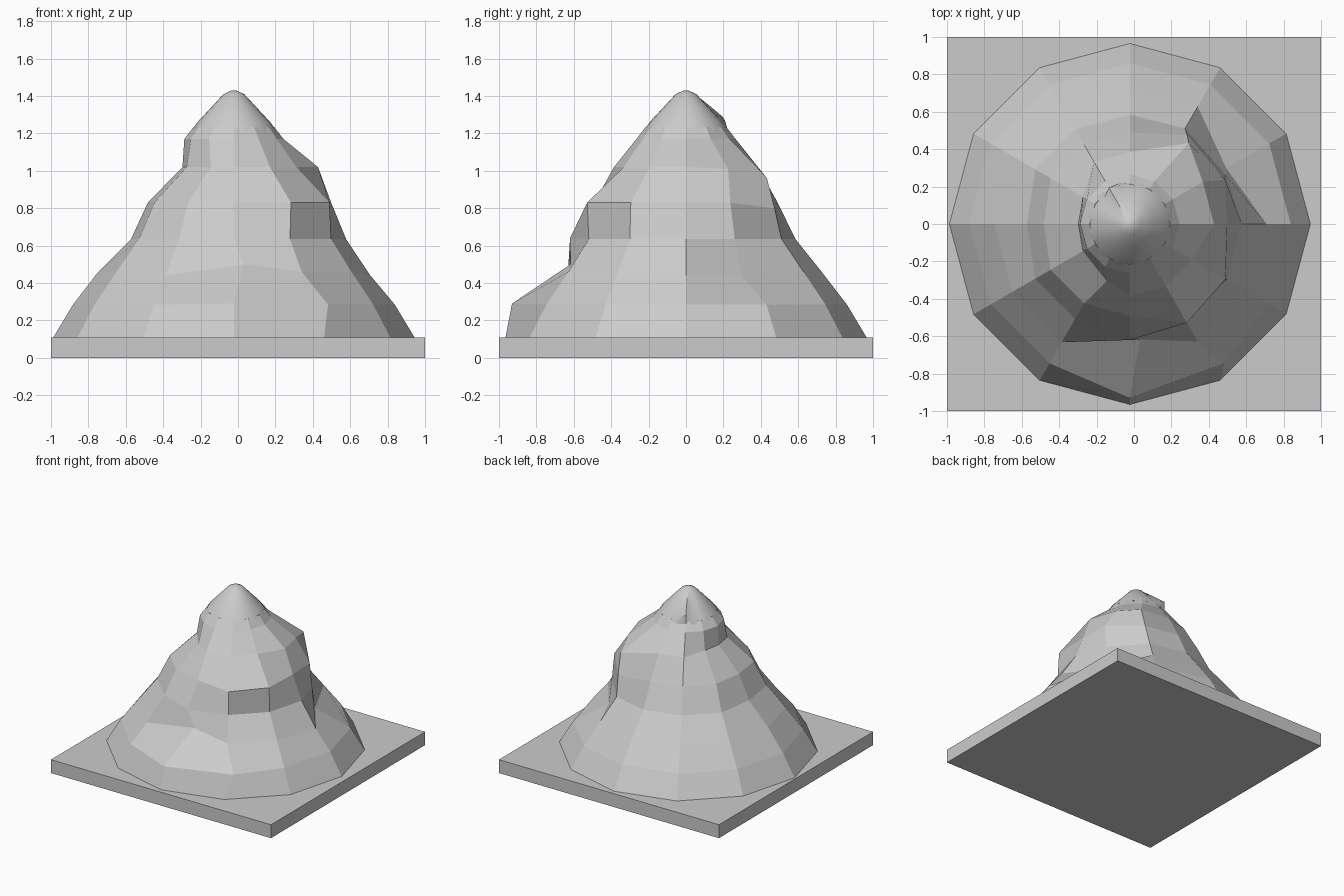
import bpy, bmesh, math

if "Cube" in bpy.data.objects:
    bpy.data.objects.remove(bpy.data.objects["Cube"])

CX = -0.022   # mountain axis sits slightly left of centre


def make_object(name, bm):
    bmesh.ops.recalc_face_normals(bm, faces=bm.faces[:])
    mesh = bpy.data.meshes.new(name)
    bm.to_mesh(mesh)
    bm.free()
    obj = bpy.data.objects.new(name, mesh)
    bpy.context.collection.objects.link(obj)
    return obj


def stack(profile, sides, changes):
    """Loft rings of (radius, z); changes maps (ring, side) to (radius, z, angle shift)."""
    bm = bmesh.new()
    rings = []
    for i, (r0, z0) in enumerate(profile):
        ring = []
        for j in range(sides):
            r, z, da = changes.get((i, j), (r0, z0, 0))
            a = 2 * math.pi * j / sides + math.radians(da)
            ring.append(bm.verts.new((CX + r * math.cos(a), r * math.sin(a), z)))
        rings.append(ring)
    for lo, hi in zip(rings, rings[1:]):
        for j in range(sides):
            k = (j + 1) % sides
            bm.faces.new((lo[j], lo[k], hi[k], hi[j]))
    bm.faces.new(rings[0][::-1])
    bm.faces.new(rings[-1])
    return bm


# Square base slab
bm = bmesh.new()
bmesh.ops.create_cube(bm, size=1)
for v in bm.verts:
    v.co = (v.co.x * 2, v.co.y * 2, (v.co.z + 0.5) * 0.11)
make_object("base_slab", bm)

# Faceted rocky slope, twelve sides, with a few ledges and hollows
slope = [(0.965, 0.11), (0.86, 0.285), (0.725, 0.46), (0.585, 0.635),
         (0.49, 0.83), (0.385, 1.02), (0.265, 1.17), (0.215, 1.235)]
ledges = {
    # front bulge with hollow above it
    (1, 9): (0.93, 0.29, 0), (1, 10): (0.90, 0.285, 4),
    (2, 9): (0.62, 0.50, 5), (3, 9): (0.62, 0.64, 0), (2, 8): (0.73, 0.44, 0),
    # front right step
    (3, 10): (0.60, 0.635, 0), (4, 10): (0.61, 0.83, 0),
    (3, 11): (0.60, 0.635, 0), (4, 11): (0.59, 0.83, 0),
    # right shoulder and back right overhang
    (2, 0): (0.73, 0.44, 0), (3, 0): (0.60, 0.635, 0), (4, 0): (0.52, 0.83, 0),
    (5, 0): (0.45, 1.02, 0),
    (2, 1): (0.595, 0.44, 0), (3, 1): (0.575, 0.635, -3), (4, 1): (0.56, 0.83, -5),
    (5, 1): (0.45, 1.01, 0),
    (3, 2): (0.59, 0.635, 0), (4, 2): (0.565, 0.80, -3), (5, 2): (0.535, 0.96, -6),
    # left side, cut in under the neck
    (3, 6): (0.55, 0.635, 0), (4, 6): (0.46, 0.83, 0),
    (5, 5): (0.29, 1.02, 0), (5, 6): (0.275, 1.02, 0),
    (5, 7): (0.29, 1.02, 0), (5, 8): (0.33, 1.02, 8),
}
make_object("rocky_slope", stack(slope, 12, ledges))

# Smooth peak cap with a small bump at the back
cap = [(0.225, 1.215), (0.195, 1.26), (0.125, 1.335), (0.055, 1.41), (0.012, 1.43)]
bump = {(1, 8): (0.225, 1.29, 0), (1, 7): (0.215, 1.27, 0),
        (2, 8): (0.15, 1.345, 0)}
peak = make_object("peak_cap", stack(cap, 24, bump))
bpy.context.view_layer.objects.active = peak
peak.select_set(True)
bpy.ops.object.shade_smooth_by_angle(angle=math.radians(30))
